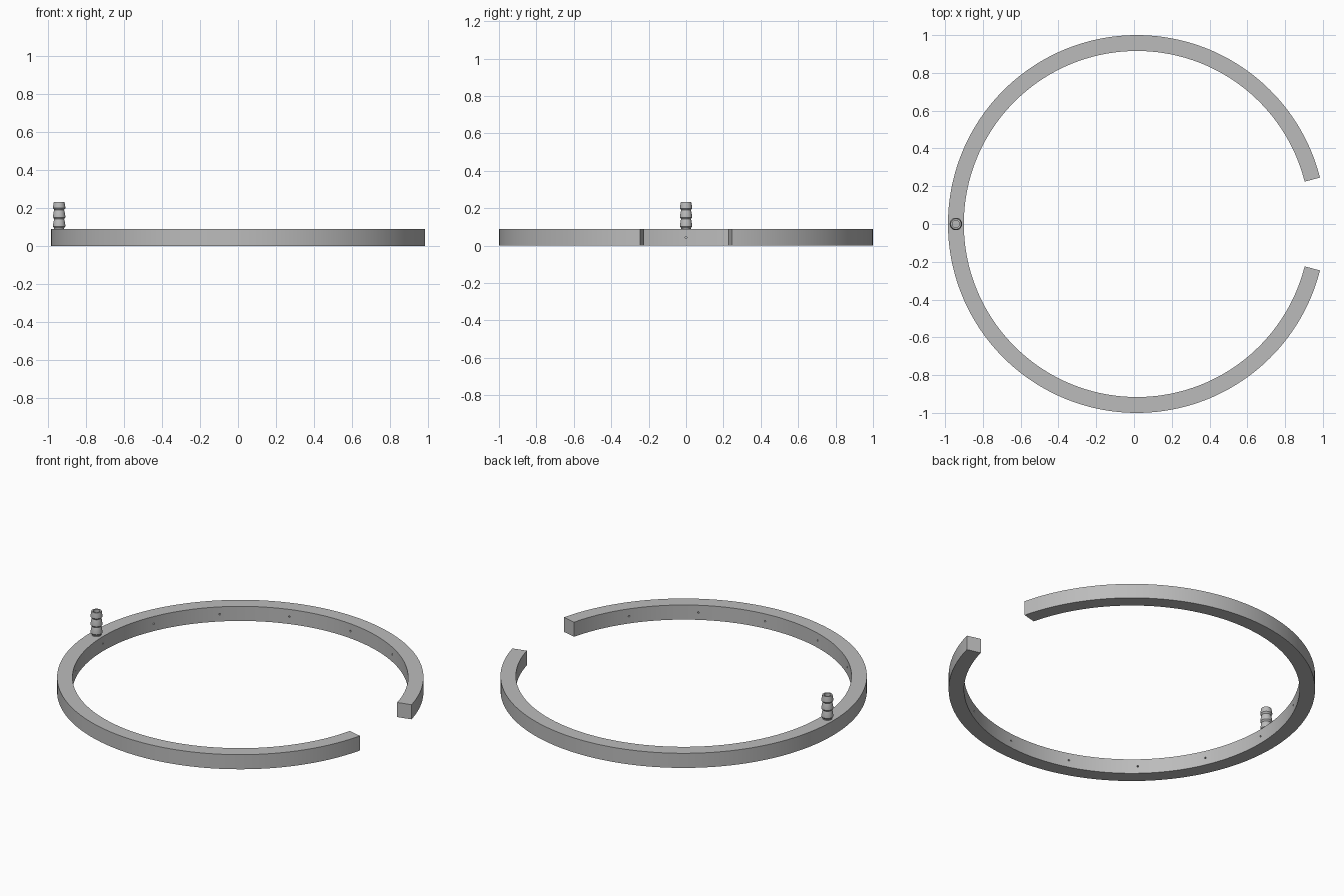
import bpy, bmesh, math
from mathutils import Matrix, Vector

cube = bpy.data.objects.get("Cube")
if cube:
    bpy.data.objects.remove(cube, do_unlink=True)

grey = bpy.data.materials.new("plain_grey")
grey.use_nodes = True
grey.diffuse_color = (0.5, 0.5, 0.5, 1)
grey.node_tree.nodes["Principled BSDF"].inputs["Base Color"].default_value = (0.5, 0.5, 0.5, 1)

OUTER, INNER, HEIGHT = 1.0, 0.916, 0.088
GAP = math.radians(14.2)                      # half of the opening
CENTRE = Vector(((1 - math.cos(GAP)) / 2, 0, 0))
MID = (OUTER + INNER) / 2


def make_object(name, bm, location):
    bmesh.ops.recalc_face_normals(bm, faces=bm.faces[:])
    mesh = bpy.data.meshes.new(name)
    bm.to_mesh(mesh)
    bm.free()
    mesh.materials.append(grey)
    obj = bpy.data.objects.new(name, mesh)
    obj.location = location
    bpy.context.collection.objects.link(obj)
    return obj


def lathe(name, profile, start, sweep, steps, location):
    """Turn a closed (radius, height) profile about z; cap it if it stays open."""
    full = sweep > math.tau - 0.001
    bm = bmesh.new()
    rings = []
    for i in range(steps if full else steps + 1):
        a = start + sweep * i / steps
        rings.append([bm.verts.new((r * math.cos(a), r * math.sin(a), z)) for r, z in profile])
    n = len(profile)
    for i in range(steps):
        p, q = rings[i], rings[(i + 1) % len(rings)]
        for j in range(n):
            k = (j + 1) % n
            bm.faces.new((p[j], q[j], q[k], p[k]))
    if not full:
        bm.faces.new(rings[0])
        bm.faces.new(rings[-1])
    return make_object(name, bm, location)


def smooth(obj, degrees):
    bpy.ops.object.select_all(action='DESELECT')
    obj.select_set(True)
    bpy.context.view_layer.objects.active = obj
    bpy.ops.object.shade_smooth_by_angle(angle=math.radians(degrees))


# Open ring with a rectangular section
section = [(INNER, 0), (OUTER, 0), (OUTER, HEIGHT), (INNER, HEIGHT)]
ring = lathe("open_ring", section, GAP, math.tau - 2 * GAP, 192, CENTRE)

# Small outlet holes along the inner wall
bm = bmesh.new()
for i in range(13):
    turn = Matrix.Rotation(math.radians(36 + 24 * i), 4, 'Z')
    place = Matrix.Translation((INNER, 0, HEIGHT / 2)) @ Matrix.Rotation(math.pi / 2, 4, 'Y')
    bmesh.ops.create_cone(bm, cap_ends=True, segments=12, radius1=0.005, radius2=0.005,
                          depth=0.04, matrix=turn @ place)
cutter = make_object("outlet_hole_cutter", bm, CENTRE)
cutter.hide_render = True
cutter.hide_set(True)
cut = ring.modifiers.new("outlet_holes", 'BOOLEAN')
cut.object = cutter
cut.operation = 'DIFFERENCE'
cut.solver = 'EXACT'
bpy.context.view_layer.objects.active = ring
bpy.ops.object.modifier_apply(modifier=cut.name)
bpy.data.objects.remove(cutter, do_unlink=True)
smooth(ring, 30)

# Hollow hose fitting with three barbs
BORE, NECK, BARB, PITCH = 0.019, 0.026, 0.033, 0.048
profile = [(BORE, -0.004), (NECK, -0.004)]
for i in range(3):
    z = i * PITCH
    profile += [(NECK, z + 0.006), (BARB, z + 0.015), (BARB, z + 0.019), (NECK + 0.002, z + PITCH)]
profile += [(BORE, 3 * PITCH)]
fitting = lathe("hose_fitting", profile, 0, math.tau, 40, CENTRE + Vector((-MID, 0, HEIGHT)))
smooth(fitting, 25)
